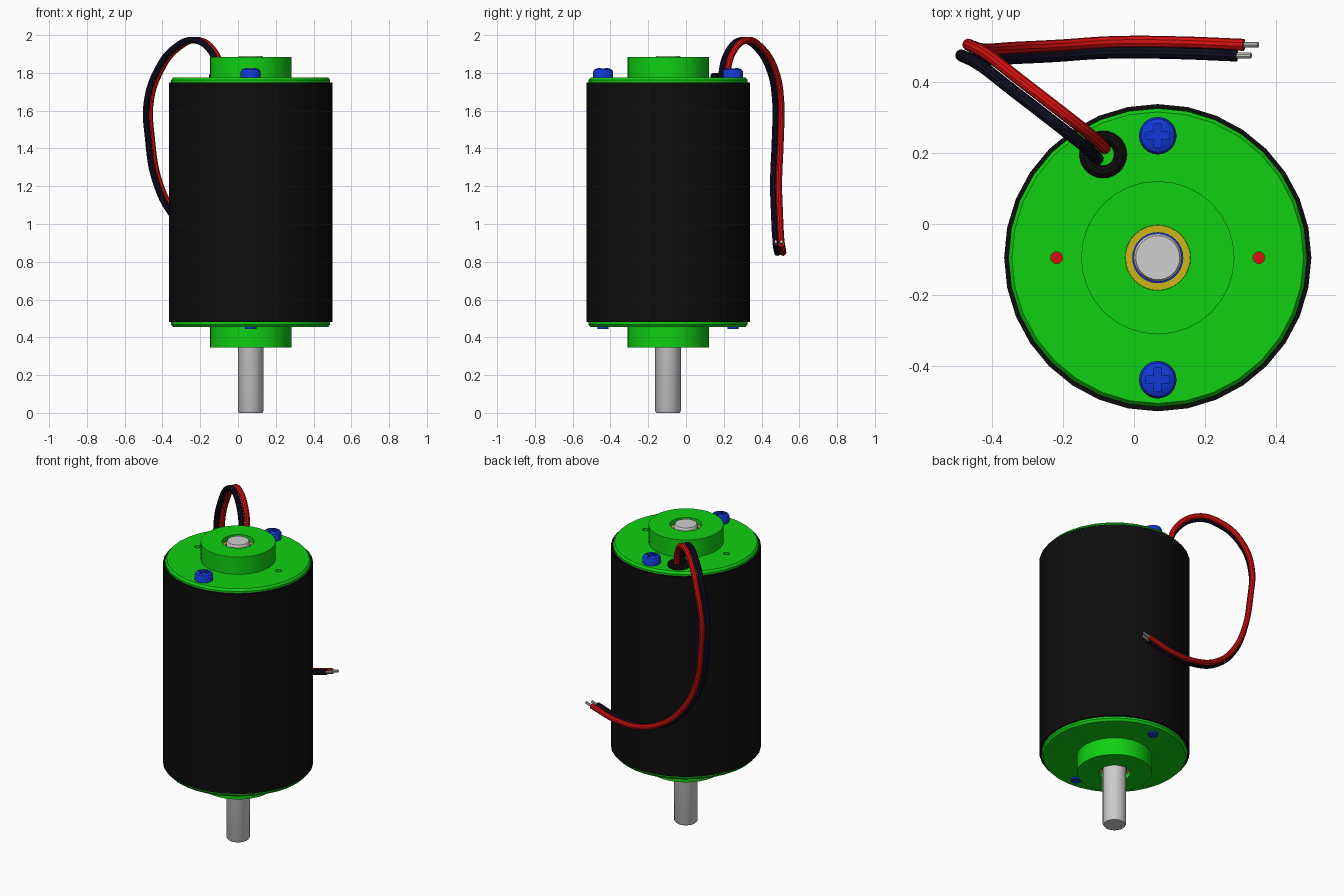
import bpy, bmesh, math
from mathutils import Vector

cube = bpy.data.objects.get("Cube")
if cube:
    bpy.data.objects.remove(cube, do_unlink=True)

CX, CY = 0.067, -0.095      # motor axis
MID = 1.115                 # middle height of the casing


def material(name, r, g, b):
    m = bpy.data.materials.new(name)
    m.use_nodes = True
    m.diffuse_color = (r, g, b, 1)
    m.node_tree.nodes["Principled BSDF"].inputs["Base Color"].default_value = (r, g, b, 1)
    return m


green = material("green", 0.005, 0.63, 0.006)
black = material("black", 0.004, 0.004, 0.004)
navy = material("navy black", 0.004, 0.004, 0.015)
red = material("red", 0.68, 0.005, 0.005)
blue = material("blue", 0.006, 0.04, 0.68)
brass = material("brass yellow", 0.62, 0.46, 0.01)
steel = material("steel grey", 0.62, 0.62, 0.62)


def select(ob):
    bpy.ops.object.select_all(action="DESELECT")
    ob.select_set(True)
    bpy.context.view_layer.objects.active = ob


def smooth(ob):
    select(ob)
    bpy.ops.object.shade_smooth_by_angle(angle=math.radians(32))


def lathe(name, profile, mat, x=CX, y=CY, sides=32, closed=False, flip=False):
    """Turn a list of (radius, height) points about a vertical axis."""
    bm = bmesh.new()
    rings = []
    for r, z in profile:
        z = 2 * MID - z if flip else z
        if r == 0:
            rings.append([bm.verts.new((x, y, z))] * sides)
        else:
            rings.append([bm.verts.new((x + r * math.cos(a), y + r * math.sin(a), z))
                          for a in (2 * math.pi * i / sides for i in range(sides))])
    pairs = list(zip(rings, rings[1:])) + ([(rings[-1], rings[0])] if closed else [])
    for low, high in pairs:
        for i in range(sides):
            j = (i + 1) % sides
            corners = dict.fromkeys((low[i], low[j], high[j], high[i]))
            bm.faces.new(list(corners))
    bmesh.ops.recalc_face_normals(bm, faces=bm.faces)
    me = bpy.data.meshes.new(name)
    bm.to_mesh(me)
    bm.free()
    me.materials.append(mat)
    ob = bpy.data.objects.new(name, me)
    bpy.context.collection.objects.link(ob)
    smooth(ob)
    return ob


def box(name, centre, size, mat):
    bpy.ops.mesh.primitive_cube_add(size=1, location=centre)
    ob = bpy.context.object
    ob.name, ob.scale = name, size
    ob.data.materials.append(mat)
    return ob


def cut(ob, cutter):
    cutter.hide_render = True
    mod = ob.modifiers.new("cut", "BOOLEAN")
    mod.operation, mod.solver, mod.object = "DIFFERENCE", "EXACT", cutter
    select(ob)
    bpy.ops.object.modifier_apply(modifier=mod.name)
    bpy.data.objects.remove(cutter, do_unlink=True)
    smooth(ob)


def tube(name, points, radius, mat):
    cu = bpy.data.curves.new(name, "CURVE")
    cu.dimensions, cu.bevel_depth, cu.bevel_resolution = "3D", radius, 3
    cu.resolution_u, cu.use_fill_caps = 8, True
    sp = cu.splines.new("BEZIER")
    sp.bezier_points.add(len(points) - 1)
    for bp, p in zip(sp.bezier_points, points):
        bp.co = p
        bp.handle_left_type = bp.handle_right_type = "AUTO"
    cu.materials.append(mat)
    ob = bpy.data.objects.new(name, cu)
    bpy.context.collection.objects.link(ob)
    select(ob)
    bpy.ops.object.convert(target="MESH")
    smooth(bpy.context.object)


# Casing sleeve
lathe("casing", [(0.421, 0.48), (0.433, 0.48), (0.433, 1.75), (0.421, 1.75)], black, closed=True)

# End caps with bearing bosses, bearings and shaft seals
cap_profile = [(0, 1.70), (0.421, 1.70), (0.421, 1.762), (0.411, 1.775), (0.216, 1.775),
               (0.216, 1.885), (0.092, 1.885), (0.092, 1.84), (0, 1.84)]
caps = {}
for end, flip in (("top", False), ("bottom", True)):
    caps[end] = lathe(end + "_cap", cap_profile, green, flip=flip)
    lathe(end + "_bearing", [(0.066, 1.83), (0.0915, 1.83), (0.0915, 1.855), (0.066, 1.855)],
          brass, closed=True, flip=flip)
    lathe(end + "_seal", [(0.066, 1.84), (0.072, 1.84), (0.072, 1.862), (0.066, 1.862)],
          blue, closed=True, flip=flip)

# Shaft
lathe("shaft", [(0, 0), (0.062, 0), (0.068, 0.01), (0.068, 1.88), (0.062, 1.89), (0, 1.89)], steel)

# Inspection holes with red floors
for side, dx in (("left", 0.285), ("right", -0.285)):
    cut(caps["top"], lathe("hole_cutter", [(0, 1.715), (0.017, 1.715), (0.017, 1.8), (0, 1.8)],
                           green, CX + dx, CY, 16))
    lathe(side + "_hole_floor", [(0, 1.71), (0.0165, 1.71), (0.0165, 1.718), (0, 1.718)],
          red, CX + dx, CY, 16)

# Screws with cross recesses, and their tips under the bottom cap
for side, dy in (("back", 0.344), ("front", -0.344)):
    y = CY + dy
    screw = lathe(side + "_screw", [(0, 1.76), (0.053, 1.76), (0.053, 1.806), (0.047, 1.817),
                                    (0.03, 1.825), (0, 1.828)], blue, CX, y, 24)
    for size in ((0.066, 0.02, 0.05), (0.02, 0.066, 0.05)):
        cut(screw, box("slot_cutter", (CX, y, 1.83), size, blue))
    lathe(side + "_screw_tip", [(0, 0.445), (0.03, 0.445), (0.03, 0.47), (0, 0.47)],
          blue, CX, y, 12)

# Cable grommet
bpy.ops.mesh.primitive_torus_add(location=(-0.087, 0.196, 1.782), major_radius=0.049,
                                 minor_radius=0.018, major_segments=28, minor_segments=10)
grommet = bpy.context.object
grommet.name = "cable_grommet"
grommet.data.materials.append(black)
smooth(grommet)

# Pair of wires with bare ends
path = [(-0.09, 0.196, 1.76), (-0.125, 0.23, 1.9), (-0.22, 0.305, 1.973), (-0.33, 0.39, 1.93),
        (-0.42, 0.46, 1.81), (-0.472, 0.488, 1.65), (-0.466, 0.486, 1.45), (-0.425, 0.477, 1.22),
        (-0.34, 0.482, 1.05), (-0.22, 0.488, 0.93), (-0.06, 0.498, 0.86), (0.12, 0.497, 0.853),
        (0.3, 0.49, 0.895)]
for name, mat, sign in (("red", red, 1), ("black", navy, -1)):
    pts = [Vector(p) + sign * Vector((0.01, 0.015, 0)) for p in path]
    tube(name + "_wire", pts, 0.017, mat)
    tube(name + "_wire_bare_end", [pts[-1] - Vector((0.01, 0, 0.003)),
                                   pts[-1] + Vector((0.04, 0, 0.012))], 0.008, steel)
